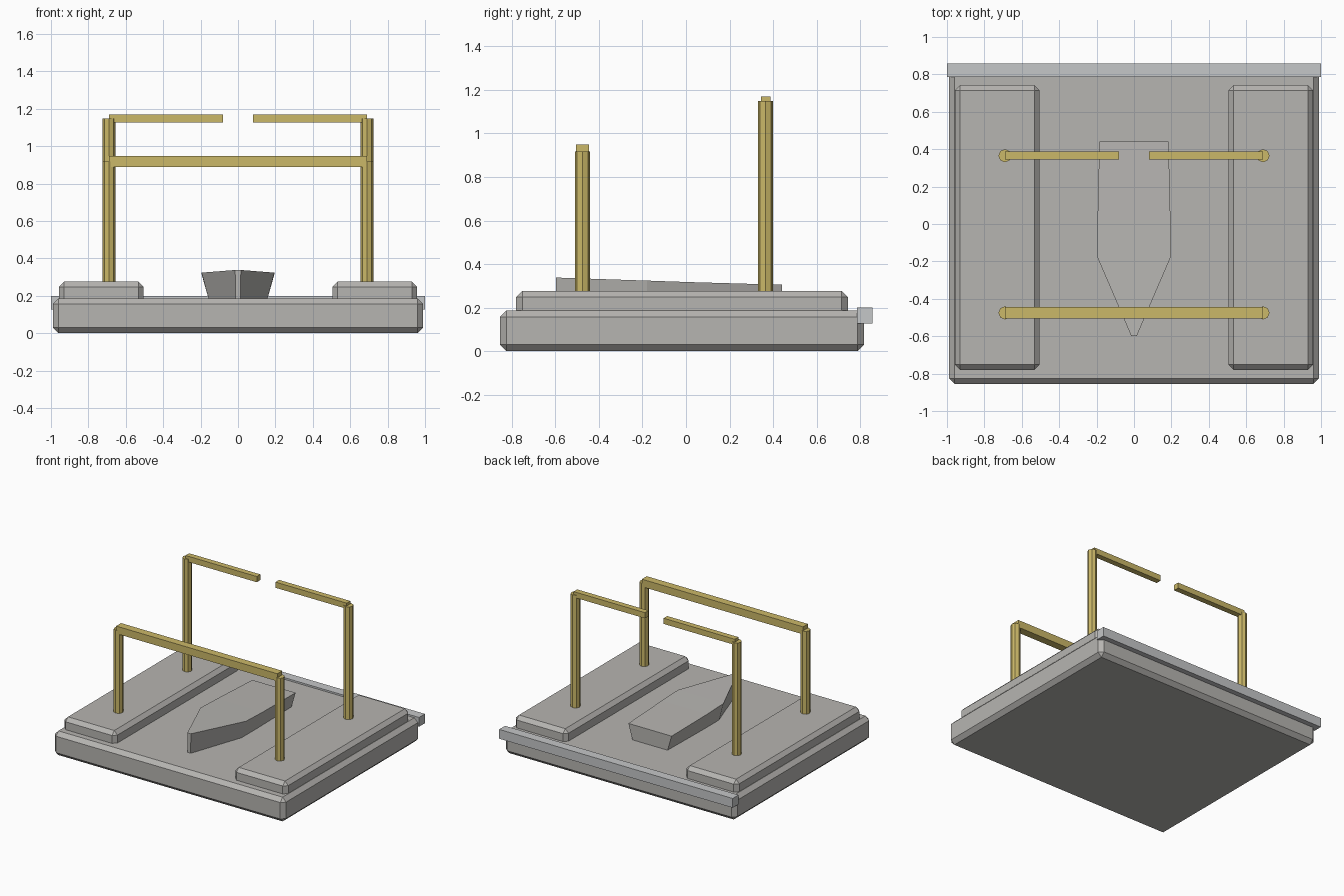
import bpy
import bmesh
from math import pi
from mathutils import Matrix

if "Cube" in bpy.data.objects:
    bpy.data.objects.remove(bpy.data.objects["Cube"])


def material(name, color):
    mat = bpy.data.materials.new(name)
    mat.use_nodes = True
    mat.diffuse_color = (*color, 1)
    mat.node_tree.nodes["Principled BSDF"].inputs["Base Color"].default_value = (*color, 1)
    return mat


concrete = material("warm concrete grey", (0.47, 0.46, 0.44))
pale = material("pale cool grey", (0.56, 0.57, 0.58))
brass = material("dull brass", (0.6, 0.48, 0.14))


def finish(name, bm, mat):
    bmesh.ops.recalc_face_normals(bm, faces=bm.faces)
    mesh = bpy.data.meshes.new(name)
    bm.to_mesh(mesh)
    bm.free()
    mesh.materials.append(mat)
    obj = bpy.data.objects.new(name, mesh)
    bpy.context.collection.objects.link(obj)
    return obj


def box(name, low, high, mat, bevel=0):
    bm = bmesh.new()
    size = [b - a for a, b in zip(low, high)]
    center = [(a + b) / 2 for a, b in zip(low, high)]
    bmesh.ops.create_cube(bm, size=1, matrix=Matrix.Translation(center) @ Matrix.Diagonal((*size, 1)))
    obj = finish(name, bm, mat)
    if bevel:
        mod = obj.modifiers.new("chamfer", "BEVEL")
        mod.width = bevel
        mod.segments = 1
    return obj


def post(name, x, y, bottom, top):
    bm = bmesh.new()
    place = Matrix.Translation((x, y, (bottom + top) / 2)) @ Matrix.Rotation(pi / 4, 4, "Z")
    bmesh.ops.create_cone(bm, cap_ends=True, segments=8, radius1=0.035, radius2=0.035,
                          depth=top - bottom, matrix=place)
    return finish(name, bm, brass)


# Base slab and rear lip
box("base_slab", (-0.99, -0.855, 0), (0.99, 0.817, 0.187), concrete, 0.03)
box("rear_lip", (-1, 0.785, 0.128), (1, 0.857, 0.2), pale)

# Raised side platforms, corner posts and the split rear rail
for side, s in (("left", 1), ("right", -1)):
    xs = sorted((s * 0.505, s * 0.957))
    box(side + "_platform", (xs[0], -0.78, 0.15), (xs[1], 0.743, 0.276), concrete, 0.028)
    post(side + "_front_post", s * 0.69, -0.475, 0.2, 0.917)
    post(side + "_rear_post", s * 0.69, 0.365, 0.2, 1.148)
    xs = sorted((s * 0.08, s * 0.69))
    box(side + "_rear_rail", (xs[0], 0.344, 1.126), (xs[1], 0.388, 1.17), brass)

# Front crossbeam
box("front_beam", (-0.69, -0.505, 0.89), (0.69, -0.445, 0.948), brass)

# Boat hull: stations from bow to stern as y, deck half width, keel half width, deck height
stations = [(-0.598, 0.015, 0.013, 0.338), (-0.18, 0.195, 0.157, 0.324),
            (0.02, 0.195, 0.157, 0.317), (0.44, 0.185, 0.149, 0.305)]
bm = bmesh.new()
rings = [[bm.verts.new(p) for p in ((-k, y, 0.183), (k, y, 0.183), (d, y, h), (-d, y, h))]
         for y, d, k, h in stations]
for a, b in zip(rings, rings[1:]):
    for i in range(4):
        j = (i + 1) % 4
        bm.faces.new((a[i], a[j], b[j], b[i]))
bm.faces.new(rings[0])
bm.faces.new(rings[-1])
finish("boat_hull", bm, concrete)
